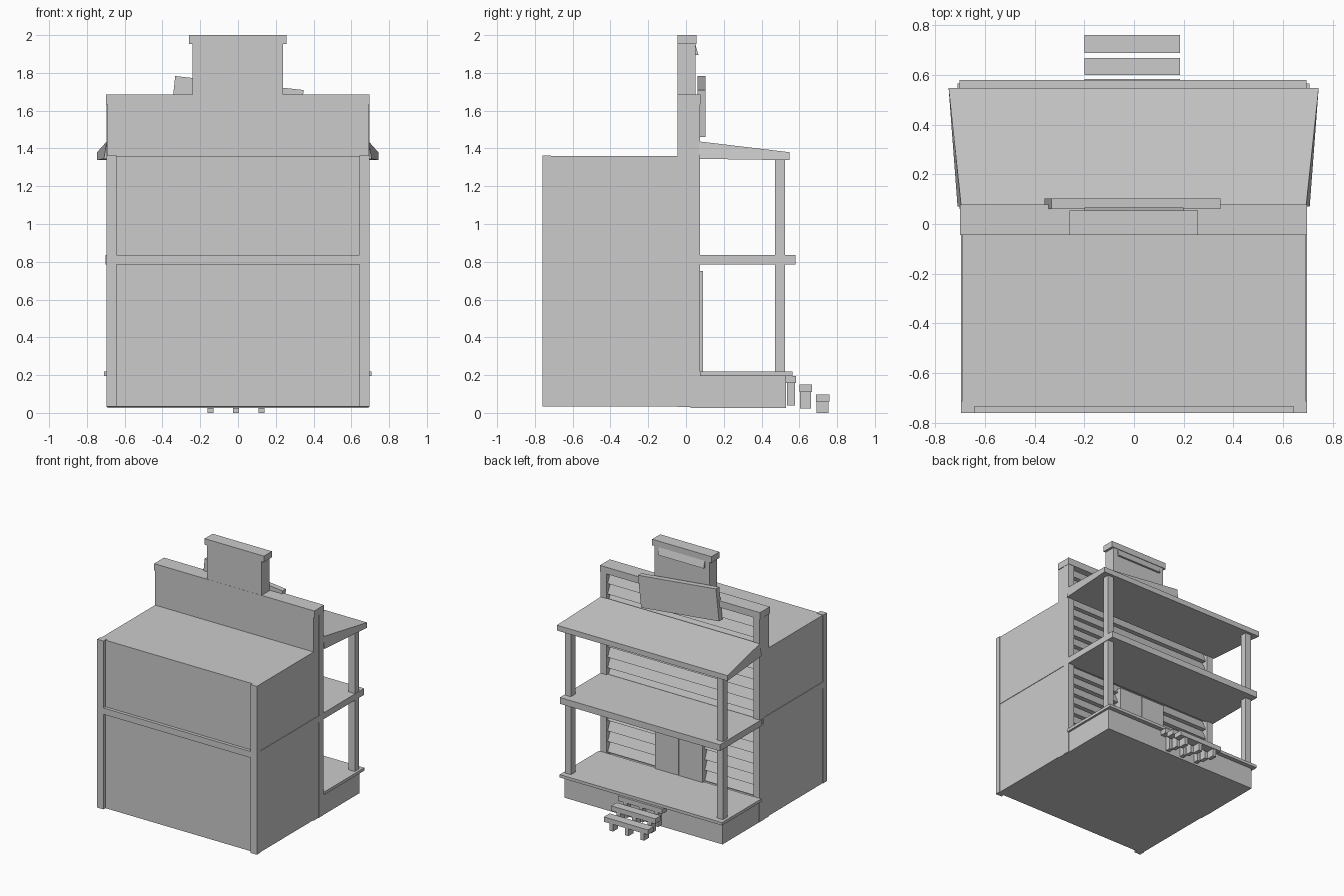
import bpy, math


def mesh(name, verts, faces):
    me = bpy.data.meshes.new(name)
    me.from_pydata(verts, [], faces)
    me.update()
    ob = bpy.data.objects.new(name, me)
    bpy.context.collection.objects.link(ob)
    return ob


HEX = [(0, 3, 2, 1), (4, 5, 6, 7), (0, 1, 5, 4), (1, 2, 6, 5), (2, 3, 7, 6), (3, 0, 4, 7)]


def box(name, x0, x1, y0, y1, z0, z1):
    v = [(x, y, z) for z in (z0, z1) for x, y in ((x0, y0), (x1, y0), (x1, y1), (x0, y1))]
    return mesh(name, v, HEX)


def wedge(name, hw, y_back, y_top, y_bot, z0, z1):
    # Clapboard: section wider at its lower edge, extruded along x
    sec = [(y_back, z0), (y_bot, z0), (y_top, z1), (y_back, z1)]
    v = [(x, y, z) for x in (-hw, hw) for y, z in sec]
    return mesh(name, v, HEX)


# Main building block and rear timber framing
box("main_building", -0.692, 0.692, -0.735, -0.045, 0.035, 1.36)
for s, side in ((-1, "left"), (1, "right")):
    xs = sorted((s * 0.642, s * 0.697))
    box(f"rear_corner_post_{side}", *xs, -0.76, -0.715, 0.035, 1.363)
    xs = sorted((s * 0.67, s * 0.696))
    box(f"side_belt_{side}", *xs, -0.735, 0.03, 0.785, 0.835)
    # Facade corner posts and porch posts
    xs = sorted((s * 0.64, s * 0.695))
    box(f"facade_post_{side}", *xs, 0.015, 0.075, 0.03, 1.635)
    xs = sorted((s * 0.637, s * 0.69))
    for level, z0, z1 in (("lower", 0.22, 0.785), ("upper", 0.835, 1.345)):
        box(f"porch_post_{level}_{side}", *xs, 0.47, 0.525, z0, z1)
box("rear_belt_beam", -0.645, 0.645, -0.76, -0.73, 0.785, 0.835)

# False front with stepped parapet
box("facade_wall", -0.692, 0.692, -0.045, 0.025, 0.03, 1.635)
box("parapet_cap", -0.7, 0.697, -0.045, 0.078, 1.632, 1.685)
box("parapet_tower", -0.24, 0.238, -0.044, 0.05, 1.68, 1.955)
box("tower_cap", -0.26, 0.257, -0.045, 0.055, 1.952, 2.0)
wedge("tower_board", 0.2, 0.045, 0.05, 0.066, 1.895, 1.95)

# Clapboard siding behind the porch
PITCH = 0.083
for i in range(17):
    z = 0.222 + i * PITCH
    wedge(f"siding_board_{i + 1}", 0.64, 0.02, 0.032, 0.062, z, z + 0.07)

# Crooked hanging board
sign = box("tilted_board", -0.342, 0.342, -0.021, 0.021, -0.125, 0.125)
sign.location = (-0.006, 0.081, 1.622)
sign.rotation_euler = (0, math.radians(6.2), 0)

# Porch base, floors and flared roof
box("porch_base", -0.69, 0.69, 0.025, 0.53, 0.027, 0.197)
box("porch_deck", -0.71, 0.707, 0.075, 0.565, 0.195, 0.218)
box("balcony_floor", -0.702, 0.695, 0.06, 0.58, 0.785, 0.835)
mesh("porch_roof", [(-0.71, 0.07, 1.345), (0.707, 0.07, 1.345), (0.743, 0.548, 1.338), (-0.746, 0.548, 1.338),
                    (-0.695, 0.07, 1.437), (0.692, 0.07, 1.437), (0.743, 0.548, 1.38), (-0.746, 0.548, 1.38)], HEX)

# Double door
for s, side in ((-1, "left"), (1, "right")):
    xs = sorted((s * 0.003, s * 0.207))
    box(f"door_{side}", *xs, 0.03, 0.09, 0.218, 0.75)

# Steps on short blocks
steps = [(0.53, 0.583, 0.04, 0.157, 0.196), (0.6, 0.668, 0.023, 0.11, 0.15), (0.688, 0.76, 0.0, 0.06, 0.098)]
for n, (y0, y1, z0, z1, z2) in enumerate(steps, 1):
    box(f"step_tread_{n}", -0.2, 0.185, y0, y1, z1, z2)
    for k, x in enumerate((-0.145, -0.01, 0.125), 1):
        box(f"step_block_{n}_{k}", x - 0.016, x + 0.016, y0 + 0.004, y1 - 0.006, z0, z1)
